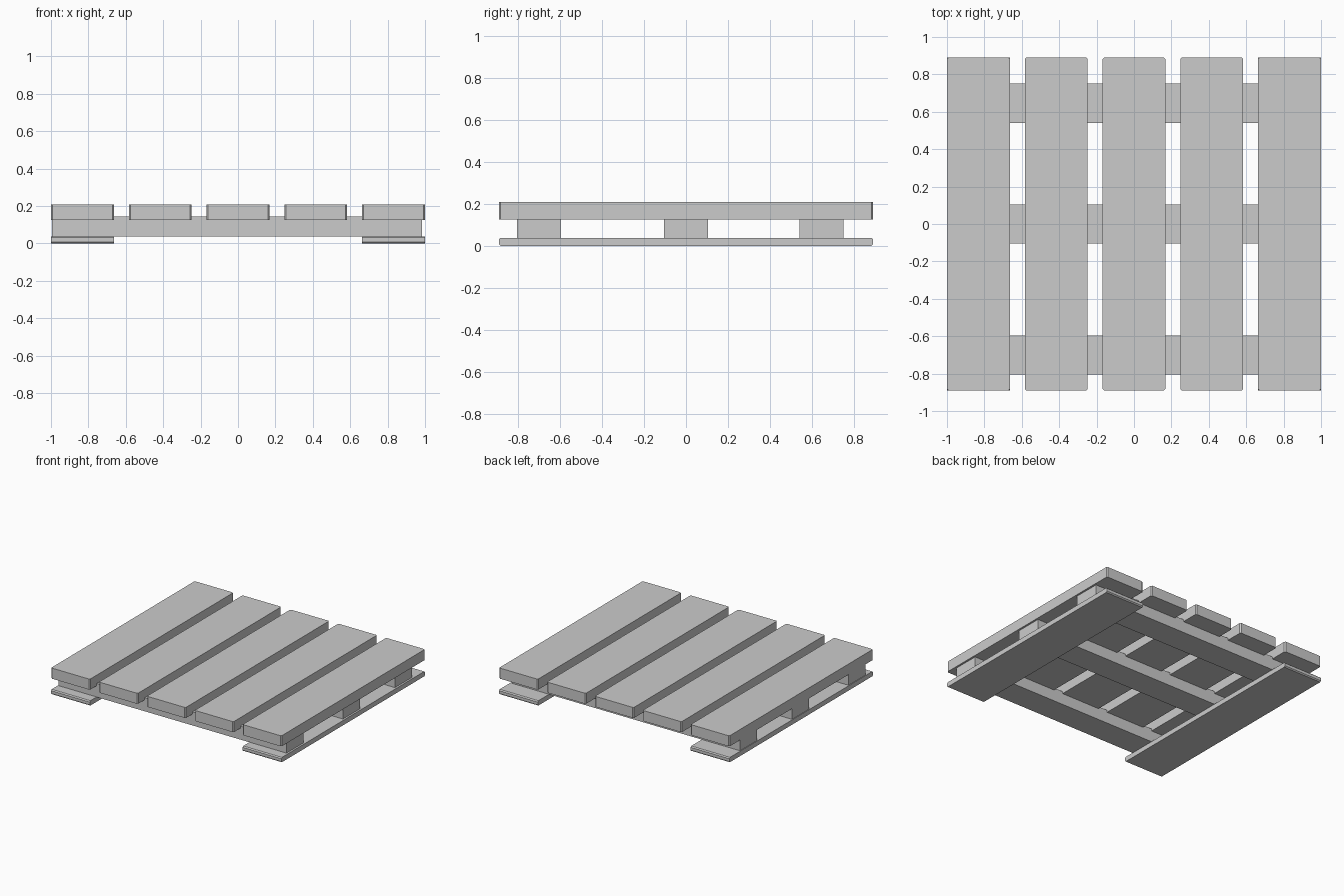
import bpy, bmesh

if "Cube" in bpy.data.objects:
    bpy.data.objects.remove(bpy.data.objects["Cube"])


def plank(name, x0, x1, y0, y1, z0, z1, chamfer_axis=None, chamfer=0.008):
    """Box between limits, with the edges parallel to one axis chamfered."""
    bm = bmesh.new()
    bmesh.ops.create_cube(bm, size=1)
    for v in bm.verts:
        v.co.x = x0 + (v.co.x + 0.5) * (x1 - x0)
        v.co.y = y0 + (v.co.y + 0.5) * (y1 - y0)
        v.co.z = z0 + (v.co.z + 0.5) * (z1 - z0)
    if chamfer_axis is not None:
        edges = [e for e in bm.edges
                 if abs(e.verts[0].co[chamfer_axis] - e.verts[1].co[chamfer_axis]) > 1e-4]
        bmesh.ops.bevel(bm, geom=edges, offset=chamfer, segments=1, affect='EDGES')
    mesh = bpy.data.meshes.new(name)
    bm.to_mesh(mesh)
    bm.free()
    obj = bpy.data.objects.new(name, mesh)
    bpy.context.collection.objects.link(obj)
    return obj


HALF_W, HALF_L, PITCH = 0.168, 0.89, 0.4155

# five thick deck boards, corners clipped in plan
for i in range(5):
    x = (i - 2) * PITCH
    plank(f"deck_board_{i + 1}", x - HALF_W, x + HALF_W, -HALF_L, HALF_L,
          0.126, 0.209, chamfer_axis=2)

# three stringers, let into the deck boards
for label, y in (("front", -0.70), ("middle", 0.0), ("back", 0.645)):
    plank(f"{label}_stringer", -0.994, 0.984, y - 0.105, y + 0.105, 0.037, 0.143)

# two thin bottom boards, ends eased top and bottom
for label, s in (("left", -1), ("right", 1)):
    x = s * 2 * PITCH
    plank(f"{label}_bottom_board", x - HALF_W, x + HALF_W, -HALF_L, HALF_L,
          0.0, 0.038, chamfer_axis=0)
